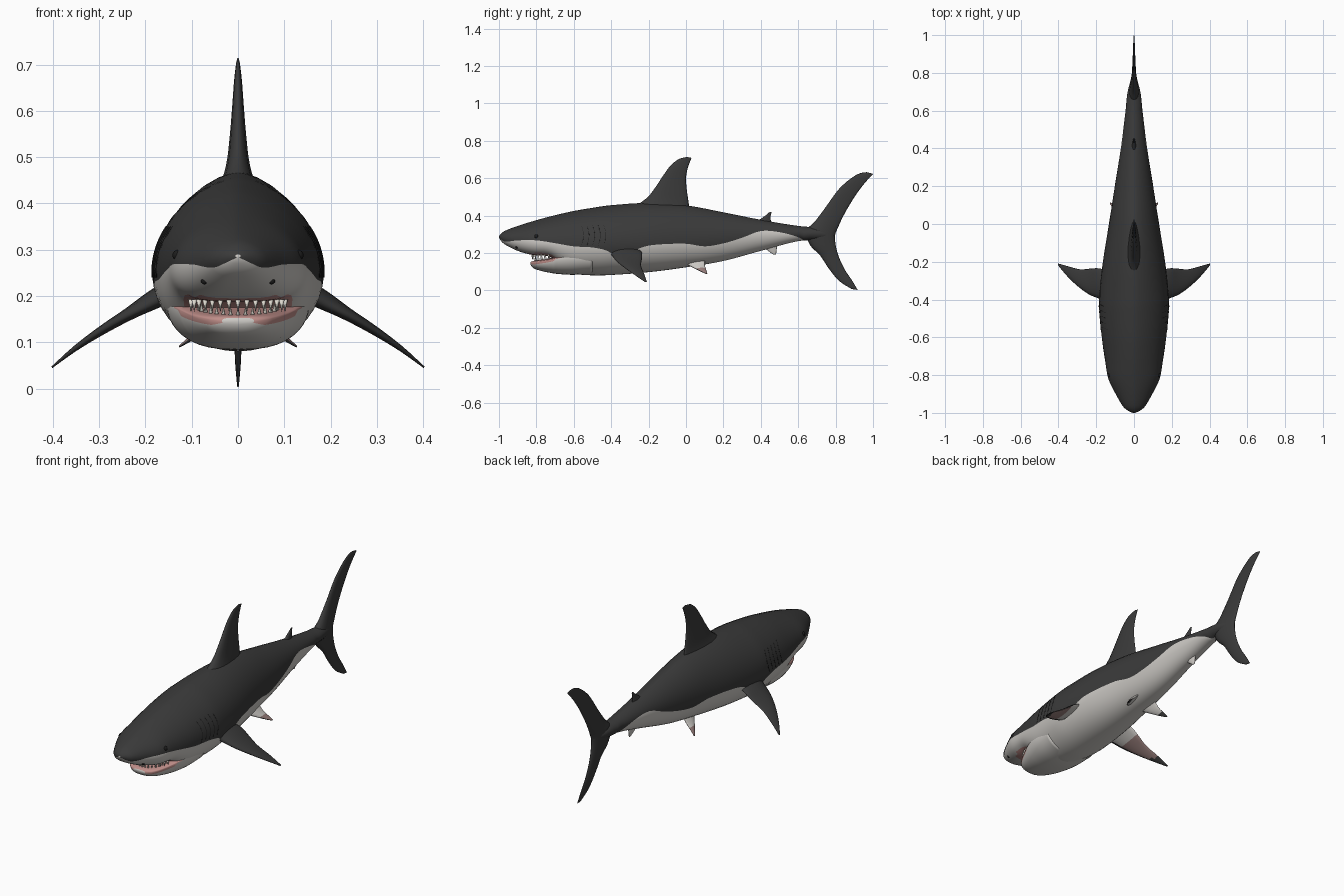
import bpy, bmesh, math
from mathutils import Vector

if "Cube" in bpy.data.objects:
    bpy.data.objects.remove(bpy.data.objects["Cube"])


def material(name, r, g, b):
    m = bpy.data.materials.new(name)
    m.diffuse_color = (r, g, b, 1)
    m.use_nodes = True
    m.node_tree.nodes["Principled BSDF"].inputs["Base Color"].default_value = m.diffuse_color
    return m


DARK = material("charcoal skin", 0.042, 0.042, 0.042)
WHITE = material("pale belly", 0.60, 0.58, 0.55)
PINK = material("pink gum", 0.52, 0.27, 0.25)
TOOTH = material("ivory", 0.72, 0.69, 0.62)
BLACK = material("black", 0.012, 0.012, 0.012)
DUSTY = material("dusty pink", 0.30, 0.20, 0.19)


def interp(table, y):
    """Smooth curve through rows of (key, values...)."""
    n = len(table)
    if y <= table[0][0]:
        return list(table[0][1:])
    if y >= table[-1][0]:
        return list(table[-1][1:])
    i = max(k for k in range(n - 1) if table[k][0] <= y)

    def slope(k, c):
        a, b = table[max(k - 1, 0)], table[min(k + 1, n - 1)]
        return (b[c] - a[c]) / (b[0] - a[0])
    p, q = table[i], table[i + 1]
    d = q[0] - p[0]
    t = (y - p[0]) / d
    return [(2*t**3 - 3*t**2 + 1) * p[c] + (t**3 - 2*t**2 + t) * d * slope(i, c)
            + (3*t**2 - 2*t**3) * q[c] + (t**3 - t**2) * d * slope(i + 1, c)
            for c in range(1, len(p))]


def loft(name, rings, mats, rule):
    """Skin closed rings, cap the ends, colour faces by rule(centre, normal, column)."""
    bm = bmesh.new()
    vs = [[bm.verts.new(p) for p in r] for r in rings]
    n = len(rings[0])
    col = bm.faces.layers.int.new("col")
    for a, b in zip(vs, vs[1:]):
        for j in range(n):
            k = (j + 1) % n
            bm.faces.new((a[j], a[k], b[k], b[j]))[col] = j
    bm.faces.new(vs[0])
    bm.faces.new(vs[-1])
    bmesh.ops.recalc_face_normals(bm, faces=bm.faces)
    bm.normal_update()
    for f in bm.faces:
        f.material_index = rule(f.calc_center_median(), f.normal, f[col])
        f.smooth = True
    bm.faces.layers.int.remove(col)
    me = bpy.data.meshes.new(name)
    bm.to_mesh(me)
    bm.free()
    for m in mats:
        me.materials.append(m)
    ob = bpy.data.objects.new(name, me)
    bpy.context.collection.objects.link(ob)
    return ob


SEG = 10


def is_low(j):
    return j < SEG or j >= 3 * SEG


def section(y, w, top, bot, mid, p_up, p_low, split):
    """Symmetric cross-section whose middle vertex sits on the colour split height."""
    h = (top - mid) if split > mid else (mid - bot)
    tb = math.asin(max(-0.98, min(0.98, (split - mid) / max(h, 1e-4))))
    q = math.pi / 2
    ts = [-q + (tb + q) * i / SEG for i in range(SEG)]
    ts += [tb + (q - tb) * i / SEG for i in range(SEG + 1)]
    right = []
    for t in ts:
        up = t > 0
        x = w * max(math.cos(t), 0) ** (p_up if up else p_low)
        right.append((x, y, mid + math.sin(t) * ((top - mid) if up else (mid - bot))))
    return right + [(-x, yy, z) for x, yy, z in right[-2:0:-1]]


# Body profile: y, half width, top, bottom, widest height, lower roundness
BODY = [(-1, .006, .290, .283, .286, .8), (-.99, .03, .303, .266, .283, .8),
        (-.97, .055, .318, .247, .279, .75), (-.9, .097, .345, .212, .27, .65),
        (-.82, .136, .370, .190, .262, .55), (-.73, .152, .395, .181, .255, .5),
        (-.66, .163, .412, .13, .25, .7), (-.6, .171, .425, .092, .25, .9),
        (-.5, .181, .442, .081, .25, 1), (-.4, .185, .456, .083, .25, 1),
        (-.2, .165, .468, .098, .257, 1), (0, .133, .455, .124, .27, 1),
        (.2, .102, .418, .158, .283, 1), (.4, .07, .378, .212, .297, 1),
        (.6, .045, .345, .264, .304, 1), (.7, .034, .335, .27, .304, 1),
        (.79, .008, .31, .28, .295, 1)]
# Height of the edge between dark back and pale belly
SPLIT = [(-1, .28), (-.97, .262), (-.9, .268), (-.8, .268), (-.7, .253), (-.6, .236),
         (-.5, .230), (-.42, .212), (-.36, .175), (-.3, .195), (-.25, .225), (-.18, .243),
         (0, .250), (.1, .236), (.2, .252), (.3, .282), (.4, .318), (.5, .312),
         (.6, .285), (.64, .262), (.8, .25)]


def body_section(y):
    w, top, bot, mid, p = interp(BODY, y)
    return section(y, w, top, bot, mid, 1.25, p, interp(SPLIT, y)[0])


def body_x(y, z):
    """Half width of the body at a given height."""
    w, top, bot, mid, p = interp(BODY, y)
    s = (z - mid) / ((top - mid) if z > mid else (mid - bot))
    return w * math.sqrt(max(0, 1 - s * s)) ** (1.25 if z > mid else p)


def body_rule(c, n, j):
    if not is_low(j):
        return 0
    mouth = -.835 < c.y < -.6 and abs(c.x) < .11 and c.z < .2
    return 2 if mouth and n.z < -.3 else 1


N = 84
loft("body", [body_section(-1 + 1.79 * (i / N) ** 1.25) for i in range(N + 1)],
     [DARK, WHITE, PINK], body_rule)

# Lower jaw: y, half width, top, bottom
JAW = [(-.832, .035, .153, .138), (-.82, .06, .157, .122), (-.79, .085, .162, .109),
       (-.74, .11, .17, .097), (-.68, .134, .182, .088), (-.6, .152, .19, .084),
       (-.5, .155, .19, .09)]
jaw_rings = []
for i in range(25):
    y = -.832 + .332 * i / 24
    w, top, bot = interp(JAW, y)
    gum = top - .02 if y < -.7 else top - .01
    jaw_rings.append(section(y, w, top, bot, top - .008, .4, .75, max(gum, bot + .004)))
loft("lower_jaw", jaw_rings, [WHITE, PINK],
     lambda c, n, j: 1 if not is_low(j) and c.y < -.66 else 0)


# Teeth rows
def tooth(name, x, y, z, height, r):
    ring = [(x + r * math.cos(a), y + r * math.sin(a), z) for a in
            [k * math.pi / 3 for k in range(6)]]
    tip = [(x + (px - x) * .05, y + (py - y) * .05, z + height) for px, py, _ in ring]
    loft(name, [ring, tip], [TOOTH], lambda c, n, j: 0)


for k in range(-7, 8):
    a = math.radians(k * 10.5)
    y = -.70 - .122 * math.cos(a)
    tooth("upper_tooth", .106 * math.sin(a), y, .192, -.026, .006)
    y = -.70 - .108 * math.cos(a)
    tooth("lower_tooth", .088 * math.sin(a), y, interp(JAW, y)[1] - .003, .02, .005)


# Fins: rows of (leading point, trailing point, half thickness)
def fin(name, rows, side, mats, rule=lambda c, n, j: 0, steps=4, sides=16):
    side = Vector(side).normalized()
    table = [(i, *a, *b, t) for i, (a, b, t) in enumerate(rows)]
    rings = []
    for s in range((len(rows) - 1) * steps + 1):
        v = interp(table, s / steps)
        lead, trail, t = Vector(v[:3]), Vector(v[3:6]), v[6]
        ring = []
        for k in range(sides):
            a = 2 * math.pi * k / sides
            c = (1 - math.cos(a)) / 2
            ring.append(lead.lerp(trail, c) + side * (t * math.sin(a) * (1.25 - .6 * c)))
        rings.append(ring)
    return loft(name, rings, mats, rule)


def flat(rows):
    """Rows on the centre plane from (lead y, lead z, trail y, trail z, thickness)."""
    return [((0, a, b), (0, c, d), t) for a, b, c, d, t in rows]


fin("dorsal_fin", flat([
    (-.32, .42, .02, .42, .045), (-.215, .49, .014, .47, .026), (-.165, .55, .004, .54, .018),
    (-.125, .61, 0, .60, .013), (-.085, .665, .008, .65, .009), (-.04, .702, .02, .685, .005),
    (.005, .714, .03, .709, .002)]), (1, 0, 0), [DARK])
fin("second_dorsal_fin", flat([
    (.36, .355, .46, .35, .014), (.405, .387, .453, .378, .008), (.43, .405, .453, .40, .005),
    (.447, .42, .458, .418, .002)]), (1, 0, 0), [DARK])
fin("anal_fin", flat([
    (.41, .235, .49, .25, .012), (.44, .211, .484, .215, .007),
    (.465, .193, .482, .192, .002)]), (1, 0, 0), [WHITE])
fin("tail_fin", flat([
    (.994, .626, 1.0, .621, .002), (.955, .632, .965, .585, .004), (.9, .612, .925, .535, .006),
    (.82, .545, .885, .475, .009), (.75, .45, .842, .4, .012), (.69, .37, .812, .335, .02),
    (.64, .315, .797, .295, .027), (.665, .24, .80, .245, .022), (.715, .19, .817, .18, .014),
    (.765, .115, .85, .11, .009), (.82, .05, .887, .055, .006),
    (.885, .008, .918, .003, .002)]), (1, 0, 0), [DARK])


# Paired fins with pale, dusky-tipped undersides
def pectoral_rule(c, n, j):
    if n.z > -.1 or abs(c.x) > .34 or c.y < -.36 + (abs(c.x) - .2) * .55:
        return 0
    return 1 if abs(c.x) < .22 else 2


def pelvic_rule(c, n, j):
    if abs(c.x) < .095:
        return 0
    return 1 if n.z > 0 else 2


for s in (1, -1):
    fin("pectoral_fin", [
        ((s * .13, -.42, .215), (s * .13, -.25, .225), .026),
        ((s * .185, -.395, .185), (s * .185, -.235, .20), .02),
        ((s * .24, -.372, .157), (s * .23, -.236, .168), .014),
        ((s * .30, -.328, .122), (s * .285, -.24, .132), .010),
        ((s * .355, -.275, .084), (s * .345, -.225, .092), .006),
        ((s * .402, -.219, .046), (s * .402, -.209, .046), .002)],
        (s * .5, 0, .86), [DARK, WHITE, DUSTY], pectoral_rule)
    fin("pelvic_fin", [
        ((s * .04, -.01, .15), (s * .05, .10, .165), .014),
        ((s * .075, .035, .125), (s * .08, .102, .13), .009),
        ((s * .105, .075, .104), (s * .105, .108, .11), .005),
        ((s * .127, .106, .09), (s * .127, .114, .091), .002)],
        (s * .5, 0, .86), [WHITE, DUSTY, DARK], pelvic_rule)

    # Eyes and nostrils
    for name, y, z, r in (("eye", -.80, .288, .012), ("nostril", -.905, .232, .007)):
        bpy.ops.mesh.primitive_uv_sphere_add(
            segments=16, ring_count=8, radius=r,
            location=(s * (body_x(y, z) - r * .55), y, z))
        ob = bpy.context.object
        ob.name = name
        ob.data.materials.append(BLACK)
        bpy.ops.object.shade_smooth()

    # Gill slits lying on the skin
    for g in range(5):
        rings = []
        for i in range(9):
            z = .24 + .11 * i / 8
            y = -.56 + g * .03 + .012 * math.sin(math.pi * i / 8)
            x, hw = body_x(y, z), .003 * math.sin(math.pi * (i + .5) / 9)
            rings.append([(s * (x - .004), y - hw, z), (s * (x + .002), y, z),
                          (s * (x - .004), y + hw, z)])
        loft("gill_slit", rings, [BLACK], lambda c, n, j: 0)
